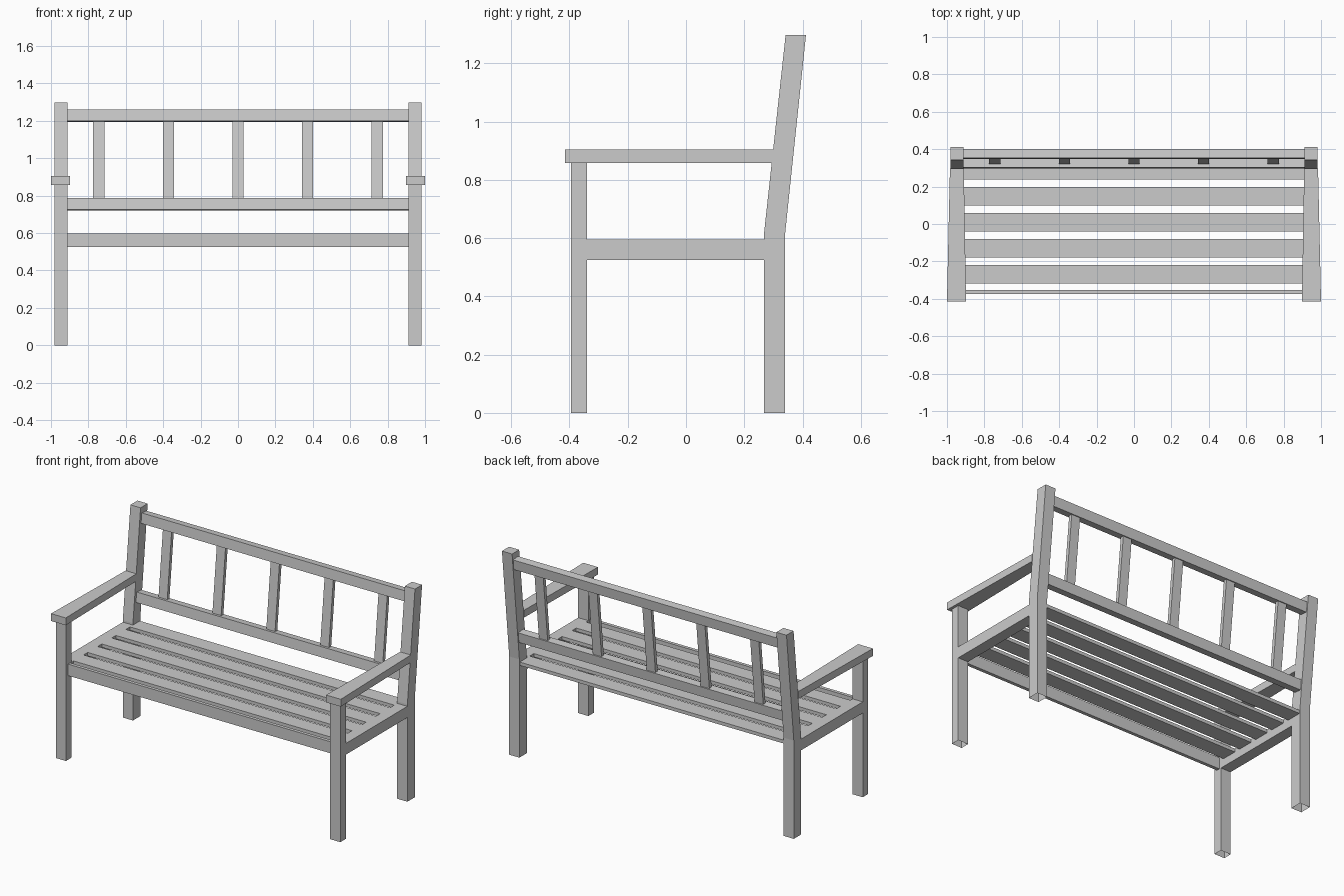
import bpy, bmesh, math
from mathutils import Matrix, Vector

if "Cube" in bpy.data.objects:
    bpy.data.objects.remove(bpy.data.objects["Cube"])

LEAN = 0.106                      # backrest y shift per unit of height
TILT = math.atan(LEAN)


def make_object(name, bm):
    bmesh.ops.recalc_face_normals(bm, faces=bm.faces)
    mesh = bpy.data.meshes.new(name)
    bm.to_mesh(mesh)
    bm.free()
    obj = bpy.data.objects.new(name, mesh)
    bpy.context.collection.objects.link(obj)
    return obj


def mirror_x(obj):
    mod = obj.modifiers.new("Mirror", 'MIRROR')
    mod.use_axis[0] = True
    mod.use_mirror_merge = False


def box(name, x, y, z, tilt=0.0, open_bottom=False):
    """Box from (min, max) ranges, optionally leaning back about its centre."""
    spans = (x, y, z)
    centre = Vector([(a + b) / 2 for a, b in spans])
    size = [b - a for a, b in spans]
    bm = bmesh.new()
    bmesh.ops.create_cube(bm, size=1, matrix=Matrix.Translation(centre)
                          @ Matrix.Rotation(-tilt, 4, 'X')
                          @ Matrix.Diagonal((*size, 1)))
    obj_bottom = [f for f in bm.faces if f.calc_center_median().z < z[0] + 1e-4]
    obj = None
    if open_bottom:
        bm.normal_update()
        bmesh.ops.delete(bm, geom=obj_bottom, context='FACES_ONLY')
    obj = make_object(name, bm)
    return obj


def extrude(name, points, offset, open_bottom=False):
    """Flat outline pushed along an offset vector."""
    bm = bmesh.new()
    face = bm.faces.new([bm.verts.new(p) for p in points])
    res = bmesh.ops.extrude_face_region(bm, geom=[face], use_keep_orig=True)
    verts = [g for g in res['geom'] if isinstance(g, bmesh.types.BMVert)]
    bmesh.ops.translate(bm, verts=verts, vec=offset)
    bmesh.ops.recalc_face_normals(bm, faces=bm.faces)
    if open_bottom:
        low = [f for f in bm.faces if all(v.co.z < 1e-4 for v in f.verts)]
        bmesh.ops.delete(bm, geom=low, context='FACES_ONLY')
    return make_object(name, bm)


# Legs, open at the floor
POST_X = (0.912, 0.982)
mirror_x(box("front_leg", POST_X, (-0.394, -0.34), (0, 0.858), open_bottom=True))
profile = [(0.267, 0), (0.34, 0), (0.34, 0.613), (0.412, 1.298), (0.342, 1.298), (0.267, 0.608)]
mirror_x(extrude("back_post", [(POST_X[0], y, z) for y, z in profile],
                 (0.07, 0, 0), open_bottom=True))

# Armrests, narrowing slightly toward the back
arm = [(0.898, -0.415), (1.0, -0.415), (0.984, 0.298), (0.91, 0.298)]
mirror_x(extrude("armrest", [(x, y, 0.858) for x, y in arm], (0, 0, 0.046)))

# Seat frame
mirror_x(box("seat_side_rail", POST_X, (-0.34, 0.267), (0.525, 0.595)))
box("seat_front_rail", (-0.912, 0.912), (-0.374, -0.353), (0.525, 0.597))

# Seat slats
for i in range(5):
    y = -0.318 + i * 0.139
    box(f"seat_slat_{i + 1}", (-0.912, 0.912), (y, y + 0.098), (0.574, 0.595))


# Leaning backrest rails and balusters
def back_part(name, x, z_mid, height, depth, shift=0.0):
    y = 0.374 + (z_mid - 1.228) * LEAN + shift
    box(name, x, (y - depth / 2, y + depth / 2),
        (z_mid - height / 2, z_mid + height / 2), tilt=TILT)


back_part("back_top_rail", (-0.912, 0.912), 1.228, 0.063, 0.048)
back_part("back_lower_rail", (-0.912, 0.912), 0.754, 0.063, 0.048)
for i in range(5):
    x = (i - 2) * 0.372
    back_part(f"back_baluster_{i + 1}", (x - 0.03, x + 0.03), 0.991, 0.415, 0.022, 0.006)
